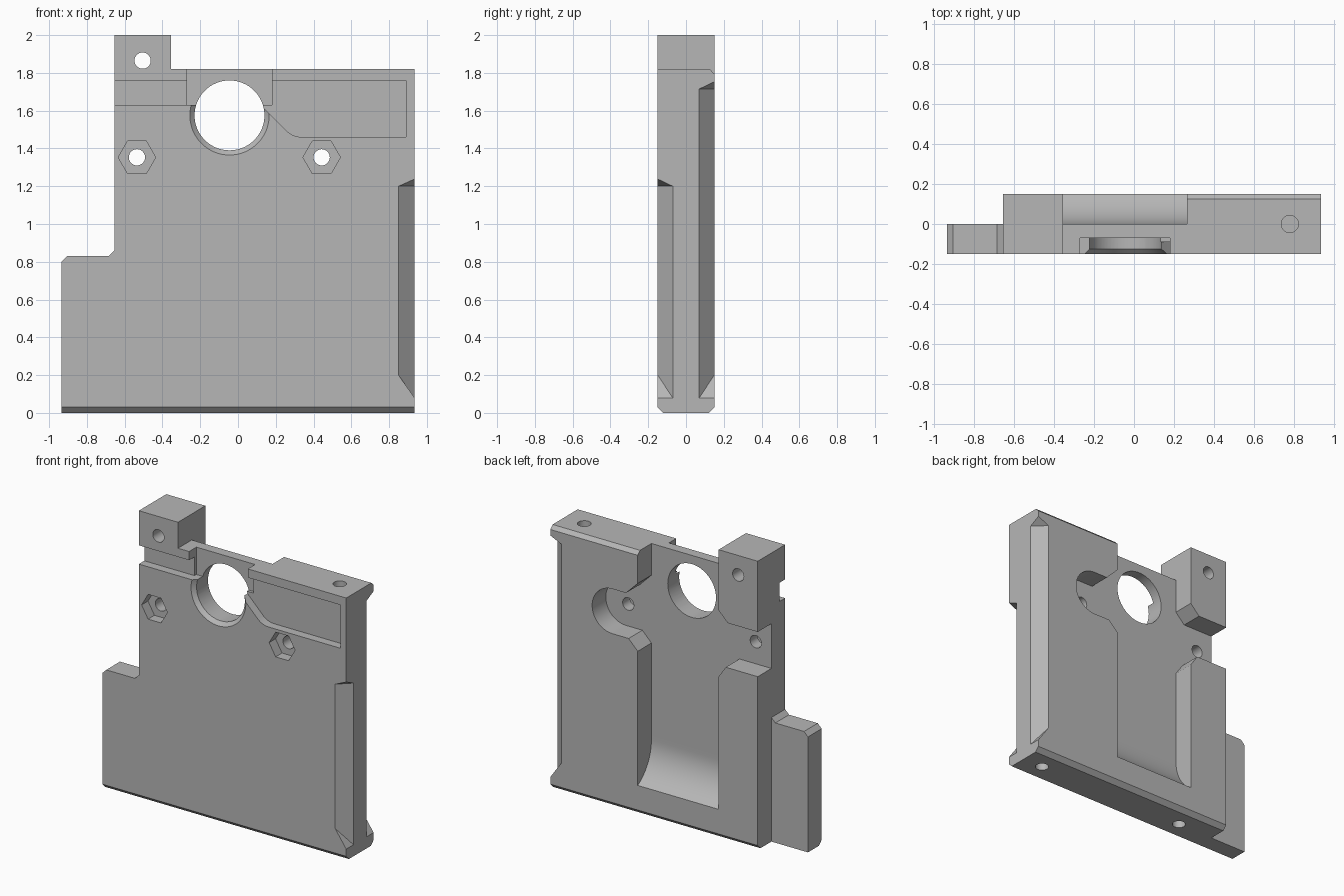
import bpy, bmesh
from math import sin, cos, pi, radians
from mathutils import Matrix, Vector

cube = bpy.data.objects.get("Cube")
if cube:
    bpy.data.objects.remove(cube, do_unlink=True)

grey = bpy.data.materials.new("plain grey")
grey.use_nodes = True
colour = (0.47, 0.47, 0.47, 1)
grey.diffuse_color = colour
grey.node_tree.nodes["Principled BSDF"].inputs["Base Color"].default_value = colour


def finish(name, bm):
    bmesh.ops.recalc_face_normals(bm, faces=bm.faces)
    mesh = bpy.data.meshes.new(name)
    bm.to_mesh(mesh)
    bm.free()
    mesh.materials.append(grey)
    ob = bpy.data.objects.new(name, mesh)
    bpy.context.collection.objects.link(ob)
    return ob


def prism(name, outline, axis, a, b):
    """Extrude a 2D outline along an axis from a to b."""
    place = {"x": lambda p, q, t: (t, p, q),
             "y": lambda p, q, t: (p, t, q),
             "z": lambda p, q, t: (p, q, t)}[axis]
    bm = bmesh.new()
    face = bm.faces.new([bm.verts.new(place(p, q, a)) for p, q in outline])
    grown = bmesh.ops.extrude_face_region(bm, geom=[face])["geom"]
    shift = Vector(place(0, 0, b - a))
    bmesh.ops.translate(bm, vec=shift, verts=[v for v in grown if isinstance(v, bmesh.types.BMVert)])
    return finish(name, bm)


def hull(name, points):
    bm = bmesh.new()
    for p in points:
        bm.verts.new(p)
    bmesh.ops.convex_hull(bm, input=bm.verts)
    return finish(name, bm)


def arc(cx, cy, r, start, end, n):
    angles = [radians(start + (end - start) * i / n) for i in range(n + 1)]
    return [(cx + r * cos(t), cy + r * sin(t)) for t in angles]


def circle(cx, cy, r, n=48):
    return arc(cx, cy, r, 0, 360, n)[:-1]


def rect(x0, x1, z0, z1):
    return [(x0, z0), (x1, z0), (x1, z1), (x0, z1)]


def cut(cutter):
    mod = body.modifiers.new("cut", "BOOLEAN")
    mod.operation = "DIFFERENCE"
    mod.solver = "EXACT"
    mod.object = cutter
    bpy.context.view_layer.objects.active = body
    bpy.ops.object.modifier_apply(modifier=mod.name)
    bpy.data.objects.remove(cutter, do_unlink=True)


# Plate with corner tower and side flange
body = prism("mounting_plate", [
    (-0.935, 0), (0.935, 0), (0.935, 1.82), (-0.355, 1.82), (-0.355, 2), (-0.655, 2),
    (-0.655, 0.86), (-0.685, 0.83), (-0.905, 0.83), (-0.935, 0.8)], "y", -0.15, 0.15)

# Flange is half as thick as the plate
cut(prism("flange_step", rect(-1, -0.655, -0.1, 1), "y", 0, 0.2))

# Bevels along the bottom edges and the upper rear edge
for s in (-1, 1):
    cut(prism("bottom_bevel", [(s * 0.11, -0.01), (s * 0.16, 0.04), (s * 0.16, -0.01)], "x", -1, 1))
cut(prism("top_bevel", [(0.115, 1.83), (0.16, 1.785), (0.16, 1.83)], "x", 0.2, 1))

# Rear pocket: vertical channel, side slot and rounded lobe
pocket = [(-0.7, 1.2), (-0.41, 1.2), (-0.355, 1.12), (-0.355, 0.5), (0.265, 0.5),
          (0.265, 1.13), (0.335, 1.2)]
pocket += arc(0.46, 1.355, 0.155, -90, 90, 20)
pocket += [(0.355, 1.51), (0.265, 1.6), (0.265, 1.9), (-0.355, 1.9),
           (-0.355, 1.58), (-0.425, 1.51), (-0.7, 1.51)]
cut(prism("rear_pocket", pocket, "y", 0, 0.2))
run_out = arc(0.3, 0.46, 0.3, 180, 255, 14) + [(0.222, 0.7), (0, 0.7)]
cut(prism("pocket_run_out", run_out, "x", -0.355, 0.265))

# Front recesses: centre window, left groove, right panel
cut(prism("front_window", rect(-0.27, 0.18, 1.63, 1.9), "y", -0.2, -0.07))
cut(prism("front_groove", rect(-0.7, -0.2, 1.63, 1.76), "y", -0.2, -0.09))
panel = [(0.1, 1.65)] + arc(0.34, 1.58, 0.12, 225, 270, 8)
panel += [(0.89, 1.46), (0.89, 1.76), (0.1, 1.76)]
cut(prism("front_panel", panel, "y", -0.2, -0.09))

# Large bore with a countersunk front rim
cut(prism("main_bore", circle(-0.045, 1.575, 0.185, 64), "y", -0.3, 0.3))
bm = bmesh.new()
bmesh.ops.create_cone(bm, cap_ends=True, segments=64, radius1=0.22, radius2=0.18, depth=0.04,
                      matrix=Matrix.Translation((-0.045, -0.14, 1.575)) @ Matrix.Rotation(-pi / 2, 4, "X"))
cut(finish("bore_rim", bm))

# Screw holes with hexagonal nut pockets, and the tower hole
for x in (-0.535, 0.443):
    cut(prism("nut_pocket", circle(x, 1.353, 0.099, 6), "y", -0.2, -0.08))
    cut(prism("screw_hole", circle(x, 1.353, 0.043, 32), "y", -0.3, 0.3))
cut(prism("tower_hole", circle(-0.505, 1.865, 0.043, 32), "y", -0.3, 0.3))

# Blind holes in the top and bottom edges
cut(prism("top_hole", circle(0.78, 0, 0.043, 32), "z", 1.5, 1.9))
for x in (0.78, -0.38):
    cut(prism("bottom_hole", circle(x, 0, 0.043, 32), "z", -0.1, 0.25))

# Stopped bevels down the right-hand corners
for s, top in ((-1, 1.2), (1, 1.715)):
    points = []
    for x, y, rise in ((0.82, 0.178, 0), (0.965, 0.042, 0), (0.965, 0.178, 0.065)):
        points += [(x, s * y, 0.08 + 1.41 * (0.935 - x)), (x, s * y, top + rise)]
    cut(hull("corner_bevel", points))

# Smooth bores, crisp edges
bpy.ops.object.select_all(action="DESELECT")
body.select_set(True)
bpy.context.view_layer.objects.active = body
bpy.ops.object.shade_smooth_by_angle(angle=radians(25))
